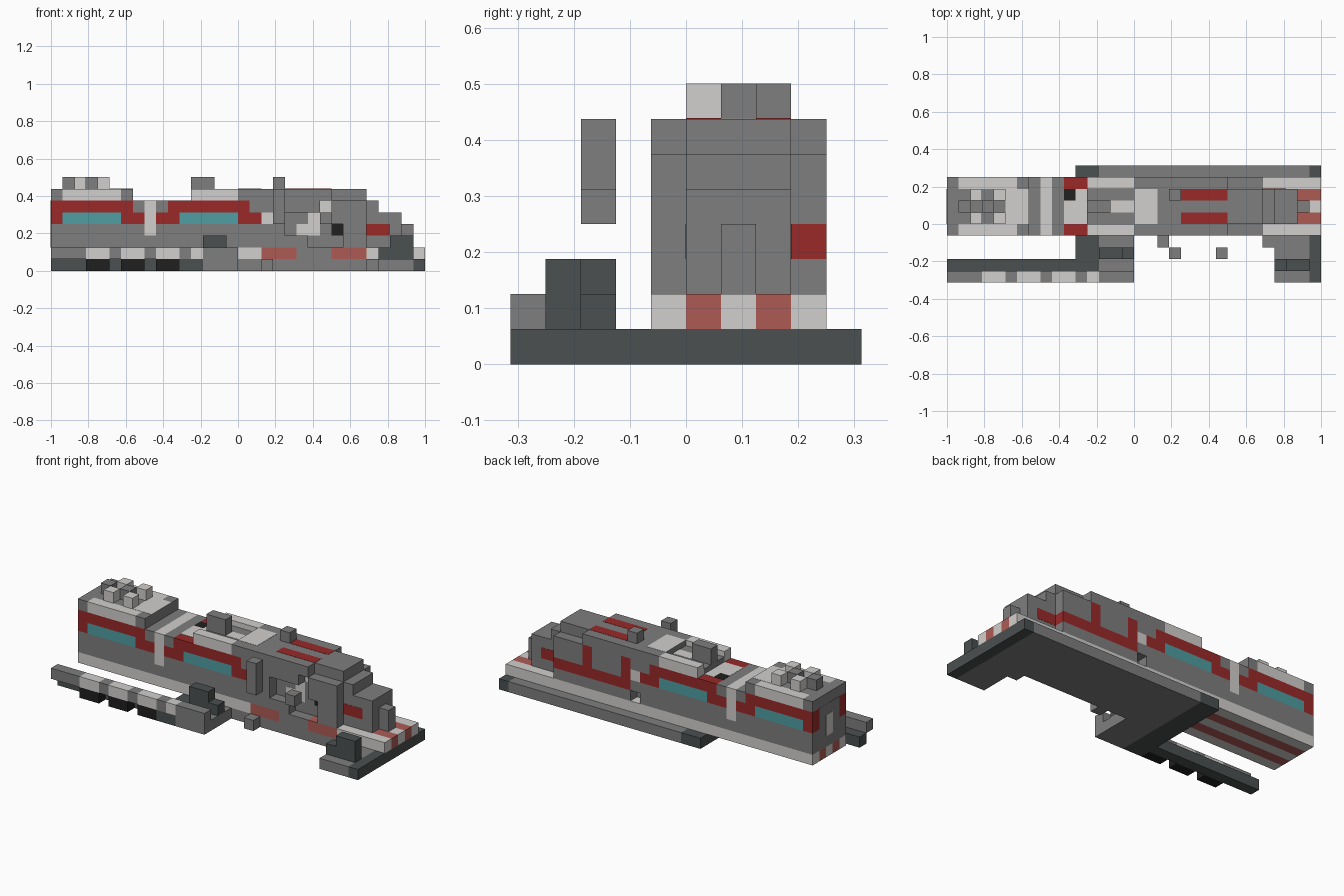
import bpy
import bmesh

cube = bpy.data.objects.get("Cube")
if cube:
    bpy.data.objects.remove(cube, do_unlink=True)

U = 1 / 16  # size of one block
T = 0.02    # plate thickness in blocks


def material(name, r, g, b):
    m = bpy.data.materials.new(name)
    m.use_nodes = True
    m.diffuse_color = (r, g, b, 1)
    m.node_tree.nodes["Principled BSDF"].inputs["Base Color"].default_value = (r, g, b, 1)
    return m


GREY = material("mid grey", .21, .21, .21)
LIGHT = material("light grey", .64, .63, .61)
DARK = material("dark slate", .07, .08, .08)
BLACK = material("black", .014, .014, .014)
RED = material("deep red", .32, .022, .022)
TEAL = material("teal glass", .08, .34, .36)
RUST = material("faded red", .42, .105, .09)


def box(name, mat, x, y, z):
    """Box between block coordinates."""
    bm = bmesh.new()
    bmesh.ops.create_cube(bm, size=1)
    for v in bm.verts:
        v.co = [(r[0] + (c + .5) * (r[1] - r[0])) * U for c, r in zip(v.co, (x, y, z))]
    me = bpy.data.meshes.new(name)
    me.materials.append(mat)
    bm.to_mesh(me)
    bm.free()
    bpy.context.collection.objects.link(bpy.data.objects.new(name, me))


FULL, CORE = (-1, 4), (0, 3)
SIDES = ((-1, 0), (3, 4))
INNER = ((0, 1), (2, 3))

# Platform base
box("base_left_edge", DARK, (-5, -3), (-5, 5), (0, 1))
box("base_middle", GREY, (-3, 15), (-1, 5), (0, 1))
box("base_right_edge", DARK, (15, 16), (-5, 5), (0, 1))
box("base_front_left", GREY, (-3, 0), (-5, -1), (0, 1))
box("base_front_right", GREY, (12, 15), (-5, -1), (0, 1))
for x in ((2, 3), (11, 12)):
    box("base_step", GREY, x, (-2, -1), (0, 1))

# Low wall beside the train
box("wall_beam", DARK, (-16, -5), (-4, -3), (0, 1))
for x in (-13, -10, -7):
    box("wall_foot", BLACK, (x, x + 2), (-5, -4), (0, 1))
for mat, a, b in ((GREY, -16, -13), (LIGHT, -13, -11), (GREY, -11, -10), (LIGHT, -10, -8),
                  (GREY, -8, -7), (LIGHT, -7, -5), (GREY, -5, -4), (LIGHT, -4, -3),
                  (GREY, -3, 0)):
    box("wall_top", mat, (a, b), (-5, -4), (1, 2))

# Benches on the platform
box("left_bench_seat", DARK, (-3, 0), (-3, -2), (1, 2))
box("left_bench_back", DARK, (-3, -1), (-3, -2), (2, 3))
box("right_bench_seat", DARK, (12, 13), (-4, -3), (1, 2))
box("right_bench_back", DARK, (13, 15), (-4, -3), (1, 3))

# Undercarriage: light skirts with two faded red runners
box("centre_runner", LIGHT, (-16, 16), (1, 2), (1, 2))
for y in INNER:
    box("red_runner", RUST, (-16, 16), y, (1, 2))
box("back_skirt", LIGHT, (-16, 16), (3, 4), (1, 2))
for mat, x in ((LIGHT, (-16, 2)), (RUST, (2, 5)), (GREY, (5, 8)),
               (RUST, (8, 11)), (LIGHT, (11, 16))):
    box("front_skirt", mat, x, (-1, 0), (1, 2))

# Carriage lower wall
box("lower_wall", GREY, (-16, -8), FULL, (2, 4))
box("lower_wall", GREY, (-8, -7), FULL, (2, 3))
box("strap_base", LIGHT, (-8, -7), FULL, (3, 4))
box("lower_wall", GREY, (-7, 2), FULL, (2, 4))

# Window row and the stripe above it
for mat, a, b in ((RED, -16, -15), (TEAL, -15, -10), (RED, -10, -8), (LIGHT, -8, -7),
                  (RED, -7, -5), (TEAL, -5, 0), (RED, 0, 2), (LIGHT, 2, 3)):
    box("window_row", mat, (a, b), FULL, (4, 5))
for mat, a, b in ((RED, -16, -9), (GREY, -9, -8), (LIGHT, -8, -7), (GREY, -7, -6),
                  (RED, -6, 1), (GREY, 1, 3)):
    box("stripe_row", mat, (a, b), FULL, (5, 6))

# Carriage end panel
box("end_panel", GREY, (-16 - T, -16), CORE, (2, 6))
box("end_door", LIGHT, (-16 - 2 * T, -16), (1, 2), (3, 5))

# Rear roof
box("rear_roof", GREY, (-16, -9), CORE, (6, 7))
for y in SIDES:
    for mat, a, b in ((GREY, -16, -15), (LIGHT, -15, -10), (GREY, -10, -9)):
        box("rear_roof_edge", mat, (a, b), y, (6, 7))
box("rear_roof_band", LIGHT, (-11, -9), CORE, (7, 7 + T))
for x in (-15, -13):
    box("roof_vent", GREY, (x, x + 1), (1, 2), (7, 8))
for x in (-14, -12):
    for y in INNER:
        box("roof_vent", LIGHT, (x, x + 1), y, (7, 8))

# Low middle roof
box("gap_roof_panel", LIGHT, (-6, -4), (0, 2), (6, 6 + T))
box("gap_roof_hatch", BLACK, (-6, -5), (2, 3), (6, 6 + T))
box("gap_roof_panel", LIGHT, (-5, -4), (2, 3), (6, 6 + T))
box("mid_roof", GREY, (-4, 0), CORE, (6, 6.5))
for y in SIDES:
    box("mid_roof_edge", LIGHT, (-4, 0), y, (6, 7))
box("mid_roof_strip", LIGHT, (-2, 0), (1, 2), (6.5, 6.5 + T))
box("mid_roof_block", GREY, (-4, -2), (1, 2), (6.5, 8))

# Front section core and stepped nose
box("front_core", GREY, (2, 11), CORE, (2, 4))
box("front_core", GREY, (3, 11), CORE, (4, 6))
box("front_roof", GREY, (0, 11), CORE, (6, 7))
box("front_roof_band", LIGHT, (0, 2), CORE, (7, 7 + T))
for y in SIDES:
    box("front_roof_edge", GREY, (0, 8), y, (6, 7))
for y in INNER:
    box("roof_red_stripe", RED, (4, 8), y, (7, 7 + T))
box("roof_stub", GREY, (3, 4), (2, 3), (7, 8))
for a, b, top in ((11, 12, 6), (12, 14, 5)):
    box("nose_step", GREY, (a, b), CORE, (2, top))
box("nose_tip", GREY, (14, 15), (1, 2), (2, 4))
for y in ((-T, 0), (3, 3 + T)):
    box("nose_red_panel", RED, (11, 13), y, (3, 4))

# Back side of the front section
box("back_wall_low", GREY, (3, 11), (3, 4), (2, 3))
box("back_red_band", RED, (4, 11), (3, 4), (3, 4))
box("back_wall_joint", GREY, (2, 3), (3, 4), (3, 4))
box("back_red_post", RED, (3, 4), (3, 4), (3, 6))
box("back_red_post", RED, (7, 8), (3, 4), (4, 6))
for x in ((4, 7), (8, 11)):
    box("back_wall_high", GREY, x, (3, 4), (4, 6))

# Broken front side with exposed interior
for x, z in (((2, 4), (2, 4)), ((3, 4), (4, 6)), ((4, 7), (5, 6)), ((8, 11), (4, 6)),
             ((9, 11), (2, 4)), ((4, 6), (2, 3))):
    box("front_wall", GREY, x, (-1, 0), z)
box("exposed_panel", LIGHT, (5, 7), (-T, 0), (3, 4))
box("exposed_panel", LIGHT, (6, 7), (-T, 0), (4, 5))
box("exposed_panel", LIGHT, (7, 8), (-T, 0), (5, 6))
box("exposed_hole", BLACK, (8, 9), (-T, 0), (3, 4))

# Loose debris
box("debris_column", GREY, (3, 4), (-3, -2), (4, 7))
box("debris_block", GREY, (7, 8), (-3, -2), (4, 5))
